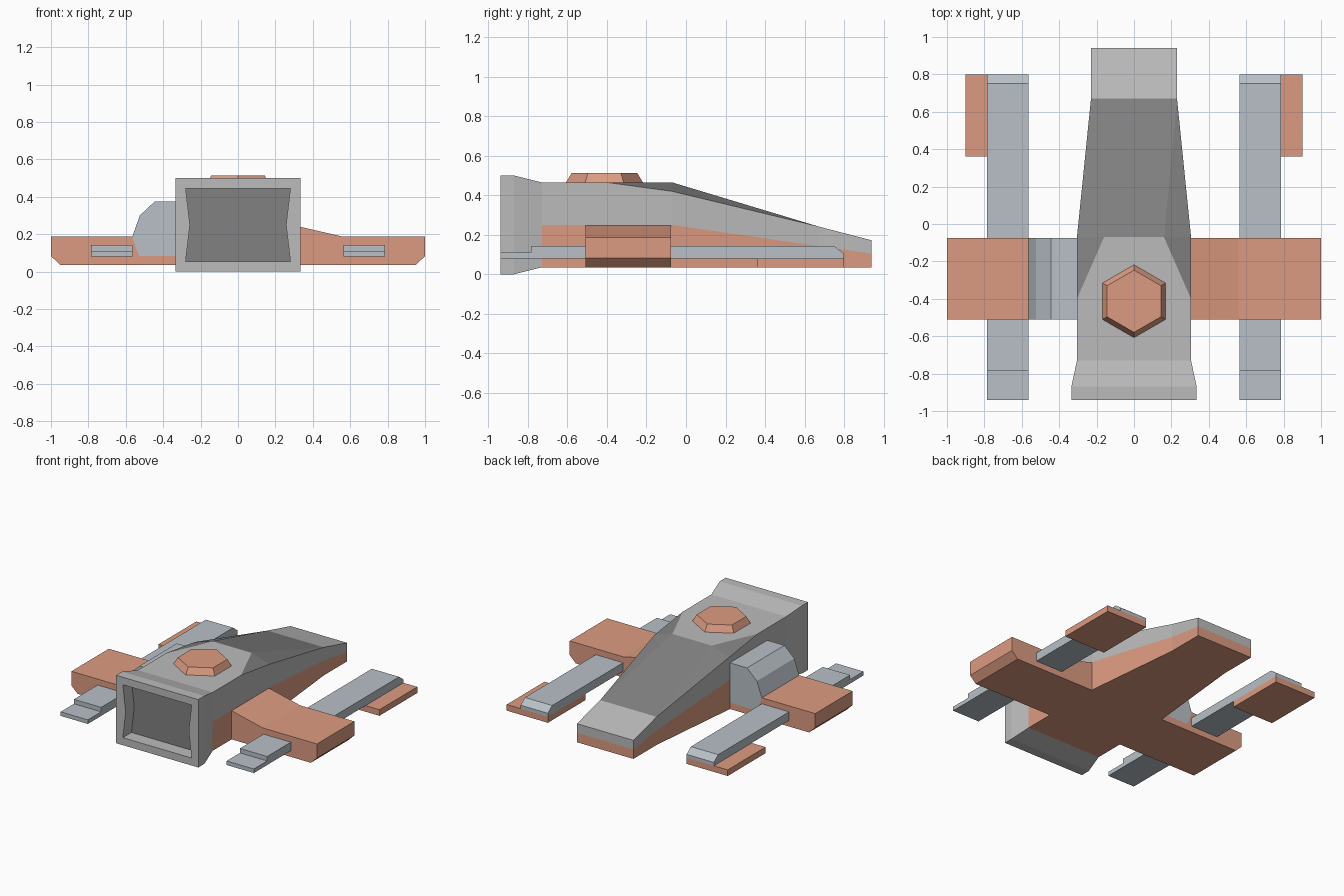
import bpy, bmesh, math

if "Cube" in bpy.data.objects:
    bpy.data.objects.remove(bpy.data.objects["Cube"])


def material(name, rgb):
    m = bpy.data.materials.new(name)
    m.diffuse_color = (*rgb, 1)
    m.use_nodes = True
    m.node_tree.nodes["Principled BSDF"].inputs["Base Color"].default_value = m.diffuse_color
    return m


ORANGE = material("orange_paint", (0.72, 0.33, 0.22))
BLUE = material("blue_grey_metal", (0.48, 0.53, 0.57))
GREY = material("light_grey", (0.5, 0.5, 0.5))
DARK = material("dark_grey", (0.22, 0.22, 0.22))


def finish(bm, name, *mats):
    bmesh.ops.recalc_face_normals(bm, faces=bm.faces)
    mesh = bpy.data.meshes.new(name)
    bm.to_mesh(mesh)
    bm.free()
    for m in mats:
        mesh.materials.append(m)
    ob = bpy.data.objects.new(name, mesh)
    bpy.context.collection.objects.link(ob)
    return ob


def prism(name, profile, axis, a, b, mat):
    """Extrude a 2D profile (y,z for axis x; x,z for axis y) from a to b."""
    bm = bmesh.new()
    put = (lambda u, z, t: (t, u, z)) if axis == "x" else (lambda u, z, t: (u, t, z))
    face = bm.faces.new([bm.verts.new(put(u, z, a)) for u, z in profile])
    ext = bmesh.ops.extrude_face_region(bm, geom=[face], use_keep_orig=True)
    verts = [g for g in ext["geom"] if isinstance(g, bmesh.types.BMVert)]
    bmesh.ops.translate(bm, verts=verts, vec=put(0, 0, b - a))
    return finish(bm, name, mat)


# Fuselage: y, half width, bottom, paint line, side top, crown height, crown half width
SECTIONS = [
    (-0.94, 0.335, 0.0, 0.25, 0.50, 0.50, 0.335),
    (-0.87, 0.335, 0.0, 0.25, 0.50, 0.50, 0.335),
    (-0.73, 0.305, 0.035, 0.25, 0.465, 0.465, 0.305),
    (-0.40, 0.305, 0.035, 0.25, 0.465, 0.465, 0.305),
    (-0.07, 0.305, 0.035, 0.25, 0.42, 0.465, 0.16),
    (0.67, 0.23, 0.035, 0.143, 0.242, 0.242, 0.23),
    (0.94, 0.23, 0.035, 0.105, 0.172, 0.172, 0.23),
]
bm = bmesh.new()
rings = []
for y, w, bot, mid, side, top, c in SECTIONS:
    half = [(w, bot), (w, mid), (w, side), (c, top)]
    ring = half + [(-x, z) for x, z in reversed(half)]
    rings.append([bm.verts.new((x, y, z)) for x, z in ring])
for i, (r, s) in enumerate(zip(rings, rings[1:])):
    for k in range(8):
        n = (k + 1) % 8
        f = bm.faces.new((r[k], r[n], s[n], s[k]))
        if i >= 2 and k in (0, 6, 7):
            f.material_index = 1          # painted belly
        if (i in (3, 4) and k in (2, 4)) or (i == 4 and k == 3):
            f.material_index = 2          # dark sloping hood
nose = rings[-1]
bm.faces.new((nose[0], nose[1], nose[6], nose[7])).material_index = 1
bm.faces.new(nose[1:7])
# Recessed panel in the front face
front = bm.faces.new(rings[0])
bmesh.ops.remove_doubles(bm, verts=bm.verts, dist=0.0005)
front = min(bm.faces, key=lambda f: f.calc_center_median().y)
bmesh.ops.inset_region(bm, faces=[front], thickness=0.078)
inner = bmesh.ops.extrude_face_region(bm, geom=[front])["geom"]
bmesh.ops.translate(bm, vec=(0, 0.1, 0),
                    verts=[g for g in inner if isinstance(g, bmesh.types.BMVert)])
for g in inner:
    if isinstance(g, bmesh.types.BMFace):
        g.material_index = 2
if front.is_valid:
    bmesh.ops.delete(bm, geom=[front], context="FACES_ONLY")
finish(bm, "fuselage", GREY, ORANGE, DARK)

# Hexagonal hatch on the roof
bm = bmesh.new()
bmesh.ops.create_cone(bm, cap_ends=True, segments=6, radius1=0.196, radius2=0.166, depth=0.05)
for v in bm.verts:
    a, r = math.atan2(v.co.y, v.co.x), math.hypot(v.co.x, v.co.y)
    a = (round(a / (math.pi / 3) - 0.5) + 0.5) * math.pi / 3   # points along y
    v.co = (r * math.cos(a), r * math.sin(a) - 0.413, v.co.z + 0.488)
finish(bm, "roof_hatch", ORANGE)

# Wings, with the raised side pod on the left only
prism("right_wing", [(0.3, 0.247), (0.56, 0.187), (1, 0.187), (1, 0.083), (0.95, 0.035), (0.3, 0.035)],
      "y", -0.51, -0.075, ORANGE)
prism("left_wing", [(-0.3, 0.035), (-0.95, 0.035), (-1, 0.083), (-1, 0.187), (-0.565, 0.187),
                    (-0.53, 0.083), (-0.3, 0.083)], "y", -0.51, -0.075, ORANGE)
prism("side_pod", [(-0.3, 0.375), (-0.445, 0.375), (-0.525, 0.3), (-0.565, 0.187), (-0.53, 0.083),
                   (-0.3, 0.083)], "y", -0.51, -0.075, BLUE)

# Long booms through the wings and the pads under their rear ends
BOOM = [(-0.94, 0.08), (0.8, 0.08), (0.8, 0.105), (0.75, 0.143), (-0.785, 0.143), (-0.785, 0.11), (-0.94, 0.11)]
PAD = [(0.36, 0.035), (0.8, 0.035), (0.8, 0.08), (0.36, 0.08)]
for side, s in (("left", -1), ("right", 1)):
    prism(side + "_boom", BOOM, "x", s * 0.565, s * 0.787, BLUE)
    prism(side + "_boom_pad", PAD, "x", s * 0.565, s * 0.9, ORANGE)
